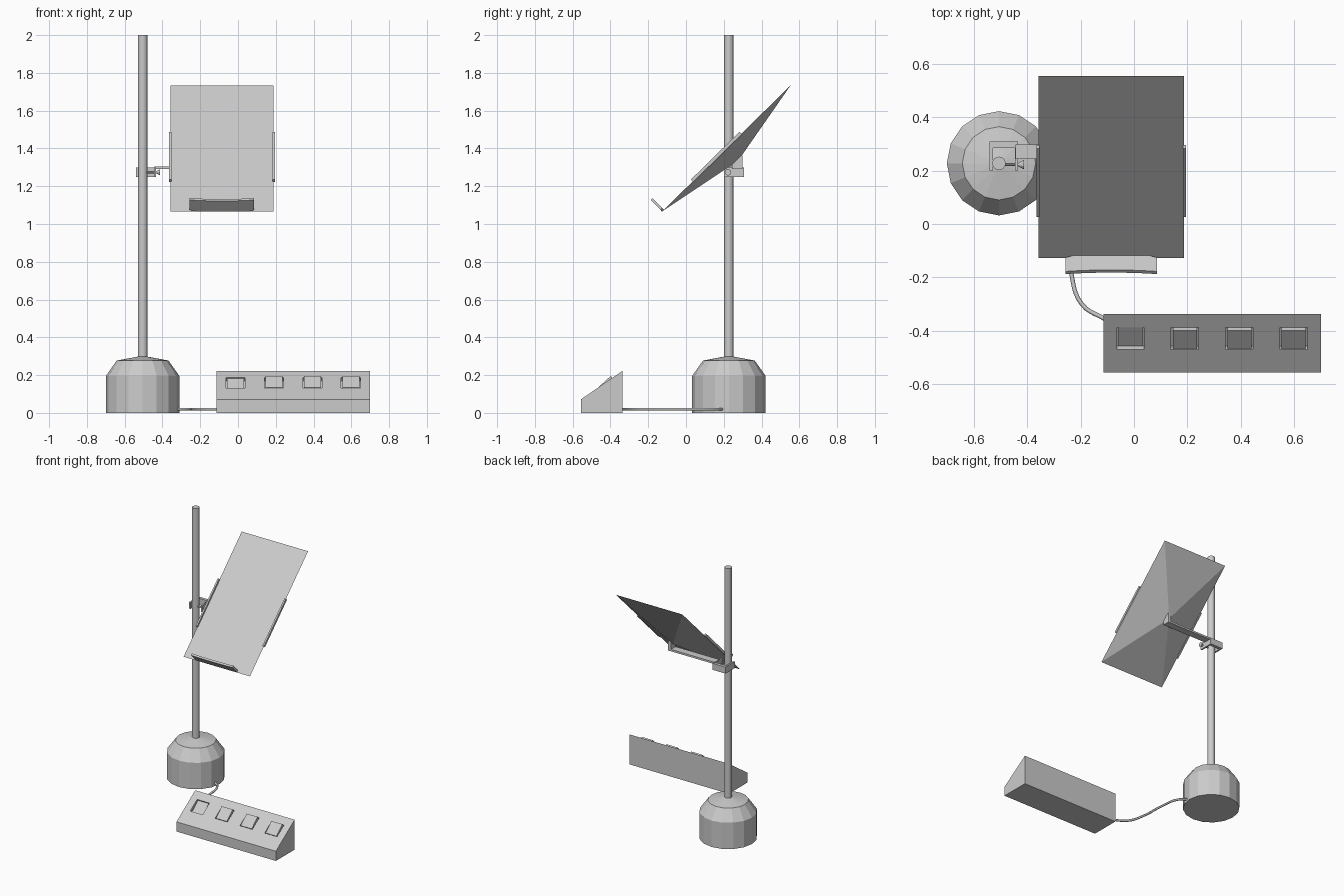
import bpy, bmesh, math
from mathutils import Vector, Matrix

if "Cube" in bpy.data.objects:
    bpy.data.objects.remove(bpy.data.objects["Cube"])

PX, PY = -0.505, 0.227          # pole axis


def make(name, verts, faces):
    me = bpy.data.meshes.new(name)
    bm = bmesh.new()
    vs = [bm.verts.new(v) for v in verts]
    for f in faces:
        bm.faces.new([vs[i] for i in f])
    bmesh.ops.recalc_face_normals(bm, faces=bm.faces)
    bm.to_mesh(me)
    bm.free()
    ob = bpy.data.objects.new(name, me)
    bpy.context.collection.objects.link(ob)
    return ob


def prism(name, poly, a, b, place):
    """Extrude a 2D polygon from a to b; place(p, q, t) maps to space."""
    n = len(poly)
    verts = [place(p, q, t) for t in (a, b) for p, q in poly]
    faces = [list(range(n)), list(range(n, 2 * n))]
    faces += [[i, (i + 1) % n, n + (i + 1) % n, n + i] for i in range(n)]
    return make(name, verts, faces)


def box(name, x, y, z, place=lambda p, q, t: (p, q, t)):
    return prism(name, [(x[0], y[0]), (x[1], y[0]), (x[1], y[1]), (x[0], y[1])], z[0], z[1], place)


def lathe(name, profile, sides, place):
    """Closed stack of rings from (radius, height) pairs."""
    verts, faces = [], []
    for r, h in profile:
        for i in range(sides):
            a = 2 * math.pi * i / sides
            verts.append(place(r * math.cos(a), r * math.sin(a), h))
    for k in range(len(profile) - 1):
        for i in range(sides):
            j = (i + 1) % sides
            faces.append([k * sides + i, k * sides + j, (k + 1) * sides + j, (k + 1) * sides + i])
    last = (len(profile) - 1) * sides
    faces += [list(range(sides)), list(range(last, last + sides))]
    return make(name, verts, faces)


# Base and pole
upright = lambda x, y, h: (PX + x, PY + y, h)
lathe("base", [(0.195, 0), (0.195, 0.195), (0.137, 0.277), (0.025, 0.298)], 16, upright)
lathe("pole", [(0.025, 0.29), (0.025, 2.0)], 16, upright)

# Clamp: C-shaped bracket open to the front, with a thumb screw
clamp = [(-0.54, 0.2), (-0.528, 0.2), (-0.528, 0.285), (-0.445, 0.285),
         (-0.445, 0.2), (-0.433, 0.2), (-0.433, 0.308), (-0.54, 0.308)]
prism("clamp", clamp, 1.25, 1.298, lambda p, q, t: (p, q, t))
lathe("clamp_screw", [(0.006, -0.485), (0.006, -0.44), (0.004, -0.437), (0.017, -0.412)], 10,
      lambda p, q, h: (h, 0.222 + p, 1.274 + q))

# Arm and its upright tab behind the screen
box("arm", (-0.443, -0.06), (0.243, 0.298), (1.29, 1.304))
box("arm_tab", (-0.085, -0.06), (0.243, 0.298), (1.30, 1.362))

# Screen: flat front and shallow pyramid back, in tilted (u, v, n) coordinates
origin = Vector((-0.085, -0.127, 1.066))
V = Vector((0, 0.68, 0.667)).normalized()
N = Vector((0, -V.z, V.y))
tilt = lambda u, v, n: origin + Vector((u, 0, 0)) + V * v + N * n
W, L = 0.272, 0.953
make("screen", [tilt(-W, 0, 0), tilt(W, 0, 0), tilt(W, L, 0), tilt(-W, L, 0), tilt(0, L / 2, -0.09)],
     [[0, 1, 2, 3], [0, 1, 4], [1, 2, 4], [2, 3, 4], [3, 0, 4]])

# Side clips
for side, name in ((-1, "left_clip"), (1, "right_clip")):
    box(name, sorted((side * (W - 0.004), side * (W + 0.008))), (0.227, 0.588), (-0.004, 0.014), tilt)

# Bottom ledge with slightly hollow outer edge
ledge = [(-0.138, 0), (0.138, 0), (0.171, 0.012), (0.171, 0.086)]
ledge += [(0.171 * k / 4, 0.078 + 0.008 * (k / 4) ** 2) for k in (3, 2, 1, 0, -1, -2, -3)]
ledge += [(-0.171, 0.086), (-0.171, 0.012)]
prism("ledge", ledge, 0, 0.014, lambda u, n, v: tilt(u, v, n))

# Control console: wedge body
Y0, Y1, Z0, Z1 = -0.556, -0.337, 0.072, 0.222
console = prism("console", [(Y0, 0), (Y0, Z0), (Y1, Z1), (Y1, 0)], -0.115, 0.70,
                lambda y, z, x: (x, y, z))
S = Vector((0, Y1 - Y0, Z1 - Z0)).normalized()
M = Vector((0, -S.z, S.y))
slope = lambda u, s, n: Vector((u, Y0, Z0)) + S * s + M * n

# Rocker switches set in recesses: the first is pressed the other way
for i, x in enumerate((-0.013, 0.19, 0.394, 0.597)):
    cut = box(f"switch_cutter_{i}", (x - 0.051, x + 0.051), (0.106, 0.204), (-0.022, 0.03), slope)
    cut.hide_render = True
    cut.hide_set(True)
    cut.display_type = 'WIRE'
    mod = console.modifiers.new(f"recess_{i}", 'BOOLEAN')
    mod.operation = 'DIFFERENCE'
    mod.solver = 'EXACT'
    mod.object = cut
    low, high = (-0.016, -0.004) if i == 0 else (0.0, 0.013)
    prism(f"switch_{i}", [(0.109, -0.024), (0.201, -0.024), (0.201, high), (0.109, low)],
          x - 0.045, x + 0.045, lambda s, n, u: slope(u, s, n))

# Cable from base to console
curve = bpy.data.curves.new("cable", 'CURVE')
curve.dimensions = '3D'
curve.bevel_depth = 0.008
curve.bevel_resolution = 1
curve.resolution_u = 5
curve.use_fill_caps = True
path = [(-0.34, 0.205), (-0.275, 0.15), (-0.245, 0.0), (-0.235, -0.18), (-0.195, -0.3), (-0.105, -0.358)]
sp = curve.splines.new('BEZIER')
sp.bezier_points.add(len(path) - 1)
for p, (x, y) in zip(sp.bezier_points, path):
    p.co = (x, y, 0.02)
    p.handle_left_type = p.handle_right_type = 'AUTO'
bpy.context.collection.objects.link(bpy.data.objects.new("cable", curve))
